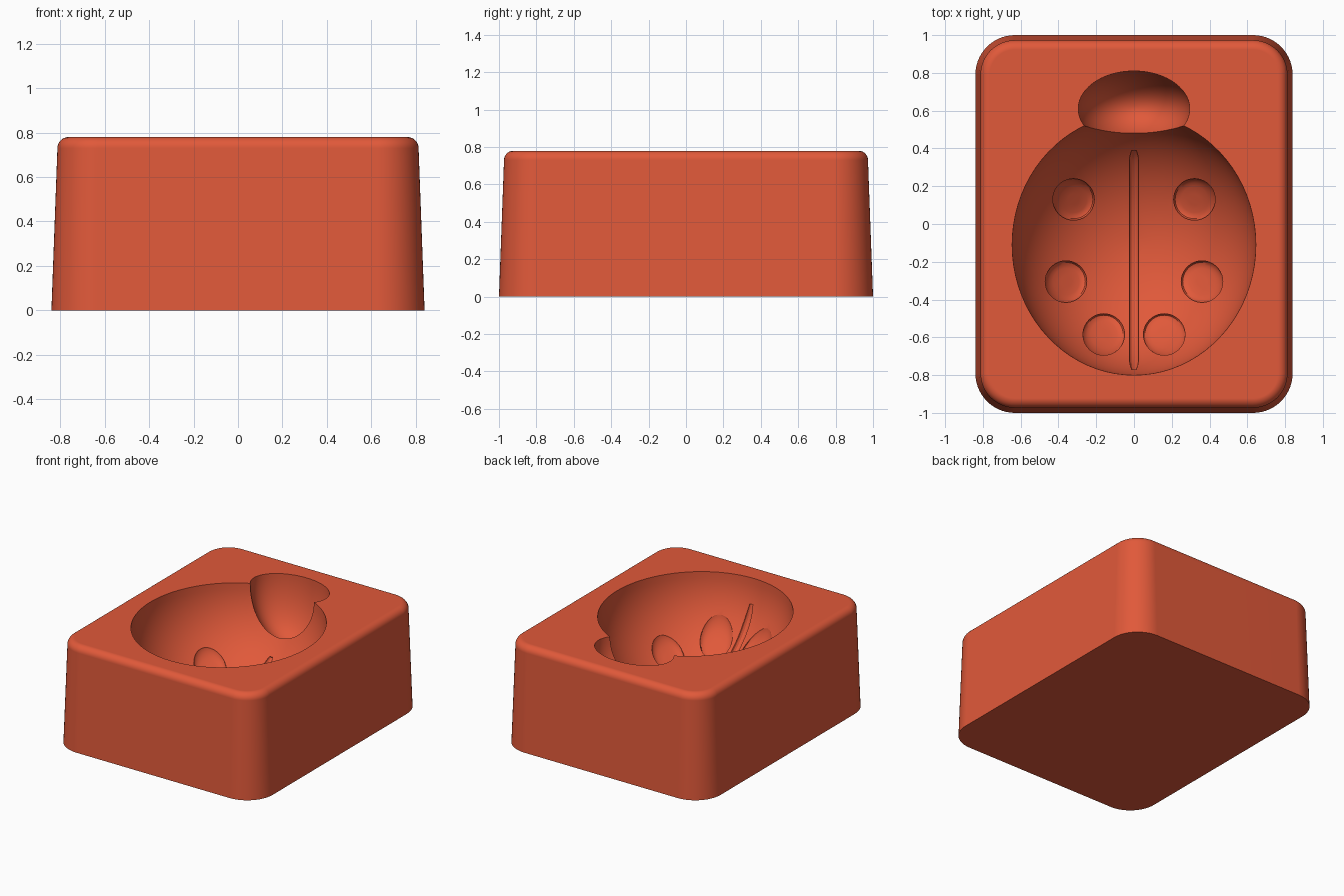
import bpy, bmesh, math
from mathutils import Vector

cube = bpy.data.objects.get("Cube")
if cube:
    bpy.data.objects.remove(cube, do_unlink=True)

TOP = 0.78
BODY_C, BODY_R = Vector((0, -0.11, TOP)), Vector((0.645, 0.69, 0.62))
HEAD_C, HEAD_R = Vector((0, 0.61, TOP)), Vector((0.295, 0.2, 0.42))

red = bpy.data.materials.new("coral red")
red.use_nodes = True
red.diffuse_color = (0.75, 0.1, 0.042, 1)
red.node_tree.nodes["Principled BSDF"].inputs["Base Color"].default_value = red.diffuse_color


def make_object(name, bm):
    bmesh.ops.recalc_face_normals(bm, faces=bm.faces)
    mesh = bpy.data.meshes.new(name)
    bm.to_mesh(mesh)
    bm.free()
    mesh.materials.append(red)
    obj = bpy.data.objects.new(name, mesh)
    bpy.context.collection.objects.link(obj)
    return obj


def loft(name, rings):
    """Closed solid skinned through a stack of equal-length rings."""
    bm = bmesh.new()
    loops = [[bm.verts.new(p) for p in ring] for ring in rings]
    n = len(loops[0])
    for a, b in zip(loops, loops[1:]):
        for i in range(n):
            j = (i + 1) % n
            bm.faces.new((a[i], a[j], b[j], b[i]))
    bm.faces.new(loops[0])
    bm.faces.new(loops[-1])
    return make_object(name, bm)


def rounded_rect(inset, z, steps=14):
    hx, hy, r = 0.84 - inset, 1 - inset, 0.21 - inset
    pts = []
    for corner, (sx, sy) in enumerate(((1, 1), (-1, 1), (-1, -1), (1, -1))):
        for i in range(steps + 1):
            a = (corner + i / steps) * math.pi / 2
            pts.append((sx * (hx - r) + r * math.cos(a), sy * (hy - r) + r * math.sin(a), z))
    return pts


def bowl_z(x, y):
    u = (x - BODY_C.x) / BODY_R.x
    v = (y - BODY_C.y) / BODY_R.y
    return TOP - BODY_R.z * math.sqrt(max(0, 1 - u * u - v * v))


def ellipsoid(name, centre, radii):
    bm = bmesh.new()
    bmesh.ops.create_uvsphere(bm, u_segments=80, v_segments=40, radius=1)
    for v in bm.verts:
        v.co = Vector(c + r * k for c, r, k in zip(centre, radii, v.co))
    return make_object(name, bm)


def spot(name, cx, cy, sides=40):
    """Round dimple cutter that follows the bowl, with a soft outer rim."""
    rings = []
    for r, dz in ((0.11, 0.06), (0.11, -0.008), (0.102, -0.022), (0.088, -0.03), (0.07, -0.033), (0.03, -0.033)):
        ring = []
        for i in range(sides):
            a = math.tau * i / sides
            x, y = cx + r * math.cos(a), cy + r * math.sin(a)
            ring.append((x, y, bowl_z(x, y) + dz))
        rings.append(ring)
    return loft(name, rings)


def wing_line(name, y0, y1, r=0.025, steps=36, sides=12):
    """Round groove cutter running along the bowl, with domed ends."""
    path = []
    for i in range(steps + 1):
        y = y0 + (y1 - y0) * i / steps
        path.append(Vector((0, y, bowl_z(0, y))))
    rings = []
    for i, p in enumerate(path):
        t = (path[min(i + 1, steps)] - path[max(i - 1, 0)]).normalized()
        n = Vector((0, -t.z, t.y))
        end = min(i, steps - i)
        k = (0.5, 0.9)[end] if end < 2 else 1
        rings.append([p + r * k * (math.cos(a) * Vector((1, 0, 0)) + math.sin(a) * n)
                      for a in (math.tau * j / sides for j in range(sides))])
    return loft(name, rings)


# Tapered block with a rounded top edge
EDGE = 0.05
profile = [(0, 0)]
for i in range(8):
    a = i / 7 * math.pi / 2
    profile.append((0.027 + EDGE * (1 - math.cos(a)), TOP - EDGE + EDGE * math.sin(a)))
block = loft("mould_block", [rounded_rect(inset, z) for inset, z in profile])

# Beetle shaped cavity: body, head, wing line and spots
cutters = [ellipsoid("body_cutter", BODY_C, BODY_R),
           ellipsoid("head_cutter", HEAD_C, HEAD_R),
           wing_line("wing_line_cutter", -0.77, 0.39)]
for x, y in ((0.32, 0.13), (0.36, -0.305), (0.16, -0.585)):
    for side, sx in (("left", 1), ("right", -1)):
        cutters.append(spot("spot_cutter_" + side, sx * x, y))

for cutter in cutters:
    cut = block.modifiers.new(cutter.name, 'BOOLEAN')
    cut.operation = 'DIFFERENCE'
    cut.solver = 'EXACT'
    cut.object = cutter

# Bake the cuts, then drop the cutters
depsgraph = bpy.context.evaluated_depsgraph_get()
carved = bpy.data.meshes.new_from_object(block.evaluated_get(depsgraph))
block.modifiers.clear()
block.data = carved
for cutter in cutters:
    bpy.data.objects.remove(cutter, do_unlink=True)

bpy.ops.object.select_all(action='DESELECT')
block.select_set(True)
bpy.context.view_layer.objects.active = block
bpy.ops.object.shade_smooth_by_angle(angle=math.radians(28))
flat = block.modifiers.new("even_shading", 'WEIGHTED_NORMAL')
flat.keep_sharp = True
